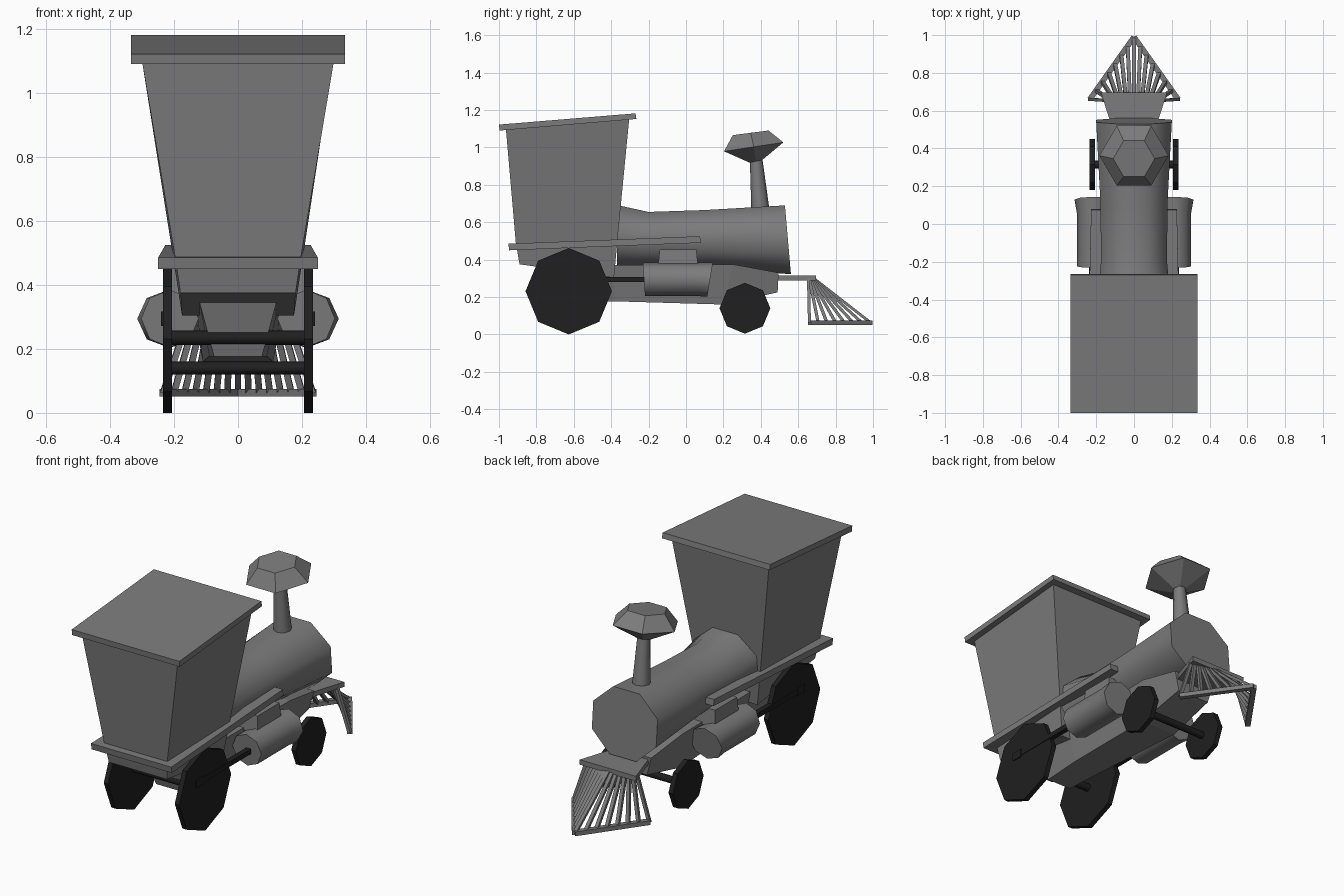
import bpy, bmesh
from math import sin, cos, pi, radians
from mathutils import Vector

if "Cube" in bpy.data.objects:
    bpy.data.objects.remove(bpy.data.objects["Cube"])


def paint(name, v):
    m = bpy.data.materials.new(name)
    m.diffuse_color = (v, v, v, 1)
    m.use_nodes = True
    m.node_tree.nodes["Principled BSDF"].inputs["Base Color"].default_value = m.diffuse_color
    return m


dark = paint("dark_iron", 0.014)
iron = paint("grey_iron", 0.2)


def loft(name, rings, mat=iron, smooth=False):
    """Skin a list of equal-length point rings and cap both ends."""
    bm = bmesh.new()
    vs = [[bm.verts.new(p) for p in r] for r in rings]
    n = len(rings[0])
    for a, b in zip(vs, vs[1:]):
        for i in range(n):
            j = (i + 1) % n
            bm.faces.new((a[i], a[j], b[j], b[i]))
    bm.faces.new(vs[0])
    bm.faces.new(vs[-1])
    bmesh.ops.recalc_face_normals(bm, faces=bm.faces)
    me = bpy.data.meshes.new(name)
    bm.to_mesh(me)
    bm.free()
    if smooth:
        me.shade_smooth()
        me.set_sharp_from_angle(angle=radians(50))
    me.materials.append(mat)
    ob = bpy.data.objects.new(name, me)
    bpy.context.collection.objects.link(ob)
    return ob


def rect(y0, z0, w0, y1, z1, w1):
    """Ring spanning +-w in x between a back line and a front line."""
    return [(-w0, y0, z0), (w0, y0, z0), (w1, y1, z1), (-w1, y1, z1)]


def box(name, x0, x1, y0, y1, z0, z1, mat=iron):
    return loft(name, [[(x0, y0, z), (x1, y0, z), (x1, y1, z), (x0, y1, z)] for z in (z0, z1)], mat)


def oct_y(y, z0, z1, rx, x=0, lean=0, flat=True):
    """Octagon facing y, flat or pointed on top; lean shifts the top along y."""
    r = 1 / cos(pi / 8) if flat else 1
    pts = []
    for i in range(8):
        t = (pi / 8 if flat else 0) + i * pi / 4
        s = sin(t) * r
        pts.append((x + rx * r * cos(t), y + lean * s, (z0 + z1) / 2 + (z1 - z0) / 2 * s))
    return pts


def disc_x(x, y, z, r, n=8):
    return [(x, y + r * cos(2 * pi * i / n), z + r * sin(2 * pi * i / n)) for i in range(n)]


def disc_z(y, z, r, n, tilt=0):
    return [(r * cos(2 * pi * i / n), y + r * sin(2 * pi * i / n),
             z + tilt * r * sin(2 * pi * i / n)) for i in range(n)]


def bar(name, p, q, u, v):
    """Bar from p to q with half-width vectors u and v."""
    u, v = Vector(u), Vector(v)
    return loft(name, [[c + u + v, c - u + v, c - u - v, c + u - v] for c in (Vector(p), Vector(q))])


# cab, roof and footplate
loft("cab", [rect(-0.89, 0.375, 0.18, -0.385, 0.305, 0.175),
             rect(-0.91, 0.49, 0.197, -0.367, 0.50, 0.205),
             rect(-0.963, 1.10, 0.30, -0.303, 1.16, 0.305)])
loft("roof", [rect(-0.997, 1.09, 0.335, -0.265, 1.152, 0.335),
              rect(-1.0, 1.122, 0.335, -0.27, 1.182, 0.335)])
loft("footplate", [rect(-0.945, 0.45, 0.25, 0.08, 0.49, 0.227),
                   rect(-0.95, 0.485, 0.25, 0.075, 0.525, 0.227)])

# boiler with flared rear
loft("boiler", [oct_y(-0.37, 0.365, 0.692, 0.19), oct_y(-0.2, 0.362, 0.655, 0.175),
                oct_y(0.1, 0.36, 0.665, 0.177),
                oct_y(0.545, 0.322, 0.69, 0.2, lean=-0.016)], smooth=True)

# chimney and its faceted cap
loft("chimney", [disc_z(0.40, 0.64, 0.05, 8), disc_z(0.374, 0.95, 0.033, 8)], smooth=True)
loft("chimney_cap", [disc_z(0.373, 0.926, 0.04, 6, 0.2), disc_z(0.362, 1.003, 0.183, 6, 0.15),
                     disc_z(0.346, 1.078, 0.11, 6, 0.13)])


# underframe
def keel(y, zb, wb, yt, zt, wt):
    return [(-wb, y, zb), (wb, y, zb), (wt, yt, zt), (-wt, yt, zt)]


loft("underframe", [keel(-0.62, 0.177, 0.075, -0.67, 0.345, 0.12),
                    keel(-0.38, 0.177, 0.09, -0.38, 0.37, 0.135),
                    keel(0.2, 0.16, 0.11, 0.25, 0.375, 0.15),
                    keel(0.49, 0.225, 0.10, 0.495, 0.33, 0.13)])

# axles
for nm, y, z, r in (("rear_axle", -0.627, 0.235, 0.022), ("front_axle", 0.315, 0.14, 0.02)):
    loft(nm, [disc_x(-0.21, y, z, r), disc_x(0.21, y, z, r)], dark, True)

# parts repeated on both sides
for s, side in ((-1, "left"), (1, "right")):
    for nm, y, z, r in (("rear_wheel_", -0.627, 0.231, 0.231), ("front_wheel_", 0.315, 0.14, 0.136)):
        loft(nm + side, [disc_x(s * 0.207, y, z, r), disc_x(s * 0.235, y, z, r)], dark)
    x = s * 0.213
    loft("steam_cylinder_" + side,
         [oct_y(-0.225, 0.205, 0.385, 0.09, x, -0.006, False),
          oct_y(0.06, 0.205, 0.385, 0.09, x, 0.005, False),
          oct_y(0.129, 0.203, 0.386, 0.102, x, 0.015, False)], smooth=True)
    loft("cylinder_mount_" + side,
         [[(s * 0.1, a, z), (s * w, a, z), (s * w, b, z), (s * 0.1, b, z)]
          for z, w, a, b in ((0.36, 0.225, -0.15, 0.065), (0.455, 0.22, -0.14, 0.055))])
    box("piston_rod_" + side, s * 0.21, s * 0.239, -0.70, -0.2, 0.28, 0.308, dark)
    box("crank_pin_" + side, s * 0.21, s * 0.241, -0.715, -0.65, 0.272, 0.317, dark)

# pilot deck and cowcatcher
loft("pilot_deck", [rect(0.46, 0.288, 0.1, 0.695, 0.288, 0.175),
                    rect(0.46, 0.316, 0.1, 0.695, 0.316, 0.175)])
for s in (-1, 1):
    bar("cowcatcher_rail", (s * 0.234, 0.66, 0.063), (0, 0.99, 0.063), (0.012, s * 0.008, 0), (0, 0, 0.012))
    for i in range(1 if s > 0 else 0, 8):
        t = i / 7
        bar("cowcatcher_bar", (s * 0.155 * t, 0.685 - 0.03 * t, 0.298),
            (s * 0.233 * t, 0.985 - 0.325 * t, 0.065), (0.01, 0, 0), (0, 0.008, 0.003))
